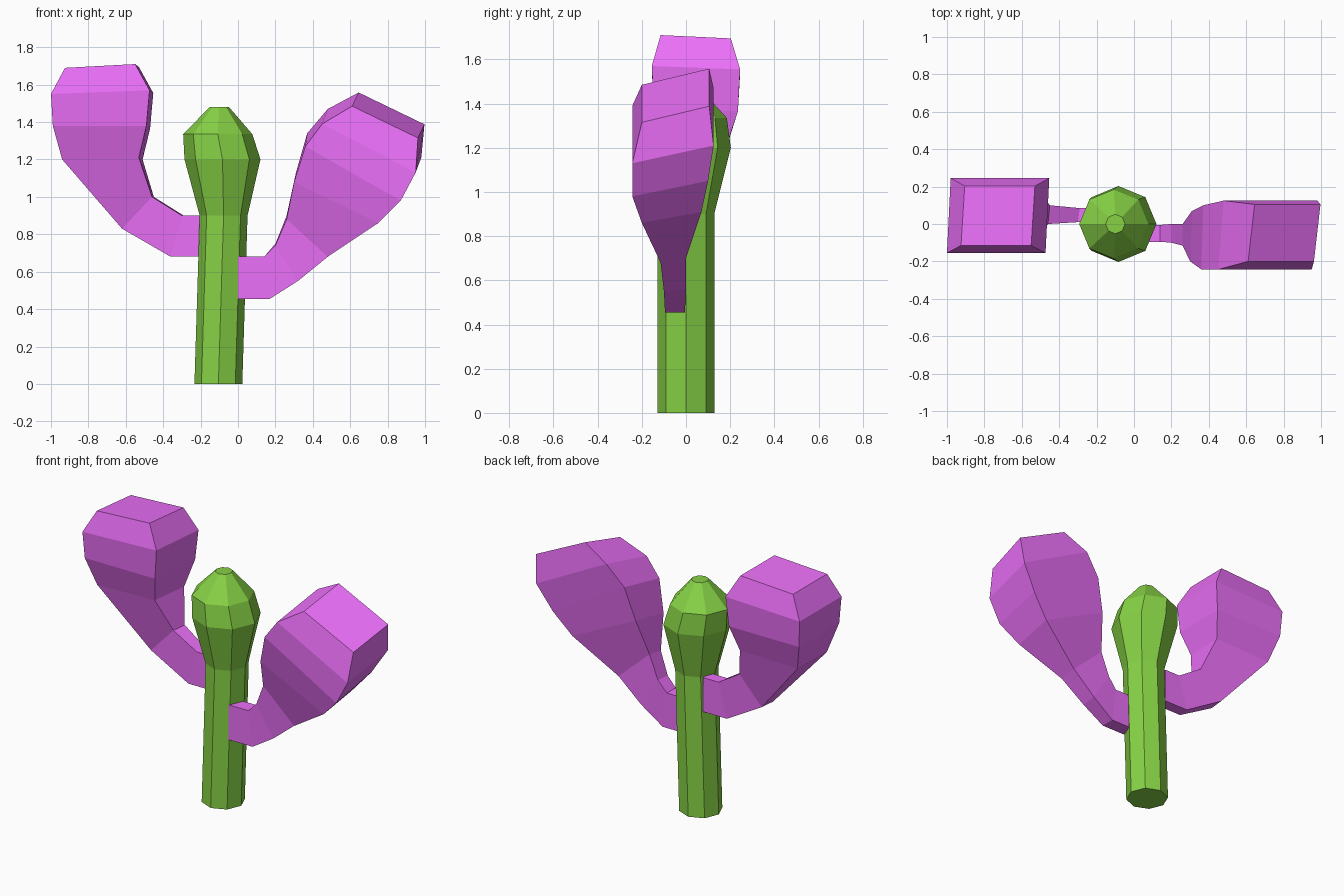
import bpy, bmesh
from math import cos, sin, pi
from mathutils import Vector


def material(name, rgb):
    m = bpy.data.materials.new(name)
    m.diffuse_color = (*rgb, 1)
    return m


def loft(name, rings, mat):
    """Bridge successive rings of points and cap both ends, flat shaded."""
    bm = bmesh.new()
    loops = [[bm.verts.new(p) for p in ring] for ring in rings]
    n = len(loops[0])
    for a, b in zip(loops, loops[1:]):
        for i in range(n):
            j = (i + 1) % n
            bm.faces.new((a[i], a[j], b[j], b[i]))
    bm.faces.new(loops[0])
    bm.faces.new(loops[-1])
    bmesh.ops.recalc_face_normals(bm, faces=bm.faces)
    mesh = bpy.data.meshes.new(name)
    bm.to_mesh(mesh)
    bm.free()
    mesh.materials.append(mat)
    obj = bpy.data.objects.new(name, mesh)
    bpy.context.collection.objects.link(obj)
    return obj


def arm(name, sections, mat):
    """Section: inner x, z, outer x, z, front y, back y, back shift x, z."""
    rings = []
    for ix, iz, ox, oz, yf, yb, dx, dz in sections:
        rings.append([Vector((ix, yf, iz)), Vector((ox, yf, oz)),
                      Vector((ox + dx, yb, oz + dz)), Vector((ix + dx, yb, iz + dz))])
    return loft(name, rings, mat)


green = material("green", (0.24, 0.64, 0.06))
magenta = material("magenta", (0.83, 0.16, 0.94))

# Trunk: eight-sided, slightly leaning, with a bulging tip (z, centre x, radius)
trunk = [(0, -0.105, 0.128), (0.9, -0.077, 0.128), (1.2, -0.083, 0.203),
         (1.335, -0.108, 0.185), (1.48, -0.1, 0.052)]
loft("trunk", [[(cx + r * cos(k * pi / 4), r * sin(k * pi / 4), z) for k in range(8)]
               for z, cx, r in trunk], green)

# Left arm: square section swelling into a blocky head
arm("left_arm", [
    (-0.18, 0.90, -0.18, 0.68, 0.01, 0.085, 0, 0),
    (-0.30, 0.90, -0.36, 0.68, 0.01, 0.085, 0.01, 0),
    (-0.46, 1.00, -0.62, 0.83, 0.00, 0.10, 0.01, 0),
    (-0.53, 1.21, -0.94, 1.20, -0.09, 0.18, 0.02, -0.01),
    (-0.49, 1.38, -0.99, 1.38, -0.145, 0.235, 0.02, -0.015),
    (-0.473, 1.57, -1.00, 1.55, -0.155, 0.245, 0.02, -0.015),
    (-0.55, 1.71, -0.925, 1.69, -0.115, 0.203, 0.02, -0.015)], magenta)

# Right arm: same idea, leaning outwards
arm("right_arm", [
    (0.00, 0.68, 0.00, 0.455, -0.095, -0.005, 0, 0),
    (0.14, 0.68, 0.17, 0.455, -0.095, -0.005, 0, 0),
    (0.20, 0.74, 0.32, 0.55, -0.10, 0.0, 0, 0.01),
    (0.26, 0.88, 0.48, 0.68, -0.115, 0.0, 0, 0.02),
    (0.30, 1.08, 0.75, 0.86, -0.20, 0.07, 0.01, 0.05),
    (0.36, 1.27, 0.87, 0.98, -0.243, 0.10, 0.01, 0.07),
    (0.45, 1.39, 0.95, 1.13, -0.243, 0.125, 0.03, 0.08),
    (0.61, 1.485, 0.962, 1.315, -0.20, 0.105, 0.035, 0.073)], magenta)
